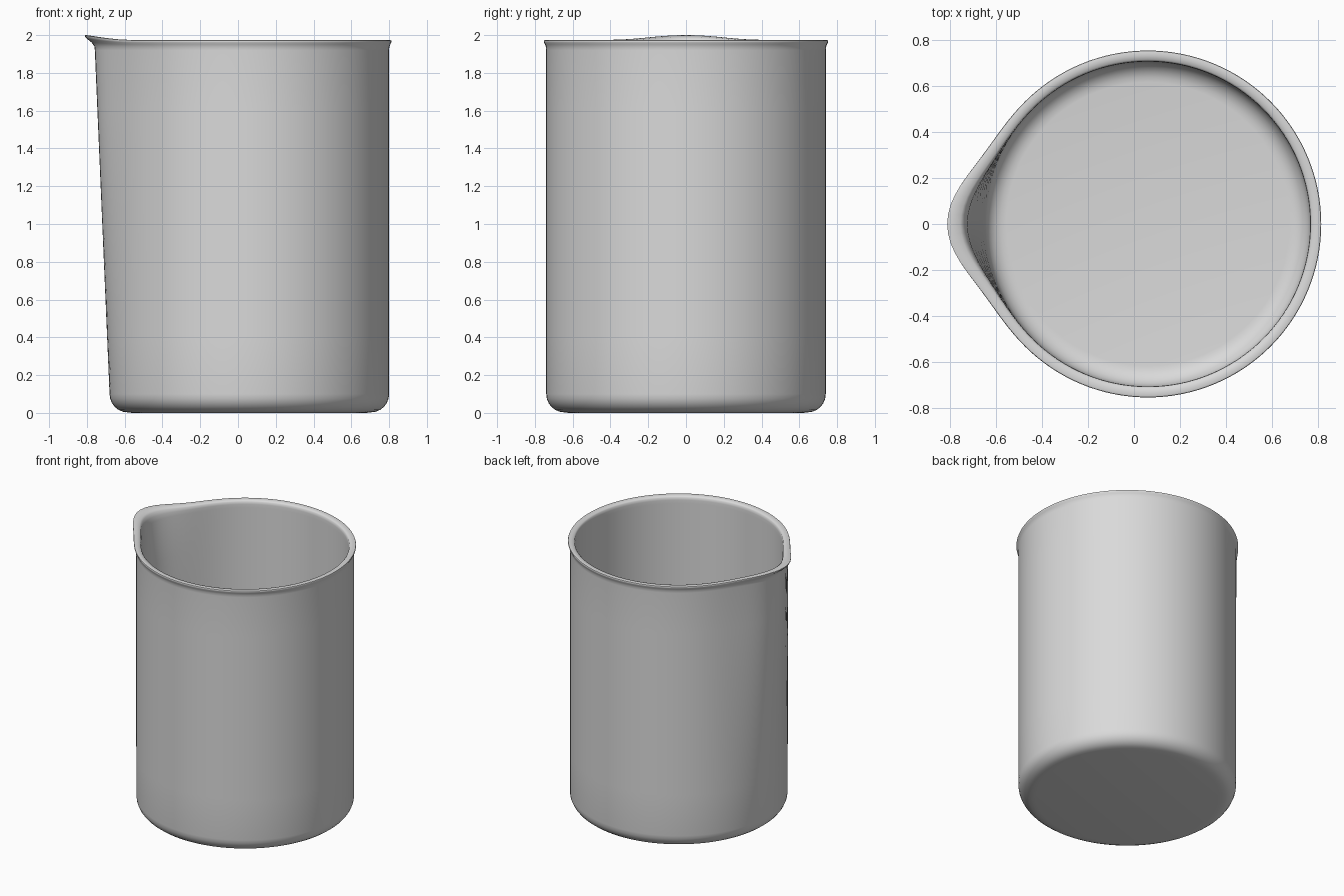
import bpy, bmesh, math

if "Cube" in bpy.data.objects:
    bpy.data.objects.remove(bpy.data.objects["Cube"])

SEG = 128
CX = 0.06                     # vessel axis, shifted by the spout
SPREAD = math.radians(18)     # angular width of the spout

# Profile from outer base to inner floor: radius, height, spout reach, spout lift
profile = [(0.62, 0.0, 0, 0), (0.645, 0.003, 0, 0)]
for i in range(1, 7):         # rounded outer base corner
    a = math.radians(15 * i)
    profile.append((0.645 + 0.095 * math.sin(a), 0.1 - 0.097 * math.cos(a), 0, 0))
for i in range(1, 7):         # outer wall, leaning out toward the spout
    t = i / 6
    profile.append((0.74, 0.1 + 1.82 * t, 0.078 * t, 0))
profile += [                  # flared rim
    (0.741, 1.937, 0.08, 0.004), (0.746, 1.950, 0.09, 0.012),
    (0.751, 1.960, 0.108, 0.020), (0.753, 1.967, 0.117, 0.025),
    (0.751, 1.972, 0.120, 0.027), (0.745, 1.974, 0.118, 0.026),
    (0.730, 1.973, 0.110, 0.024), (0.714, 1.970, 0.100, 0.021),
    (0.707, 1.963, 0.093, 0.017), (0.705, 1.945, 0.085, 0.008)]
for i in range(7):            # inner wall
    t = 1 - i / 6
    profile.append((0.705, 0.12 + 1.80 * t, 0.078 * t, 0))
for i in range(1, 7):         # rounded inner floor corner
    a = math.radians(15 * i)
    profile.append((0.615 + 0.09 * math.cos(a), 0.12 - 0.09 * math.sin(a), 0, 0))


def ring(bm, r, z, reach, lift):
    verts = []
    for k in range(SEG):
        a = 2 * math.pi * k / SEG
        g = math.exp(-((a - math.pi) / SPREAD) ** 2)
        rad = r + reach * g
        verts.append(bm.verts.new((CX + rad * math.cos(a), rad * math.sin(a), z + lift * g)))
    return verts


# Beaker body: spun profile with a pulled-out spout on the -x side
bm = bmesh.new()
rings = [ring(bm, *p) for p in profile]
for lo, hi in zip(rings, rings[1:]):
    for k in range(SEG):
        n = (k + 1) % SEG
        bm.faces.new((lo[k], lo[n], hi[n], hi[k]))
bm.faces.new(rings[0][::-1])  # underside
bm.faces.new(rings[-1])       # inner floor
bmesh.ops.recalc_face_normals(bm, faces=bm.faces[:])
mesh = bpy.data.meshes.new("beaker")
bm.to_mesh(mesh)
bm.free()

grey = bpy.data.materials.new("light grey")
grey.diffuse_color = (0.7, 0.7, 0.7, 1)
grey.use_nodes = True
grey.node_tree.nodes["Principled BSDF"].inputs["Base Color"].default_value = grey.diffuse_color
mesh.materials.append(grey)

beaker = bpy.data.objects.new("beaker", mesh)
bpy.context.collection.objects.link(beaker)
bpy.context.view_layer.objects.active = beaker
beaker.select_set(True)
bpy.ops.object.shade_smooth_by_angle(angle=math.radians(40))
